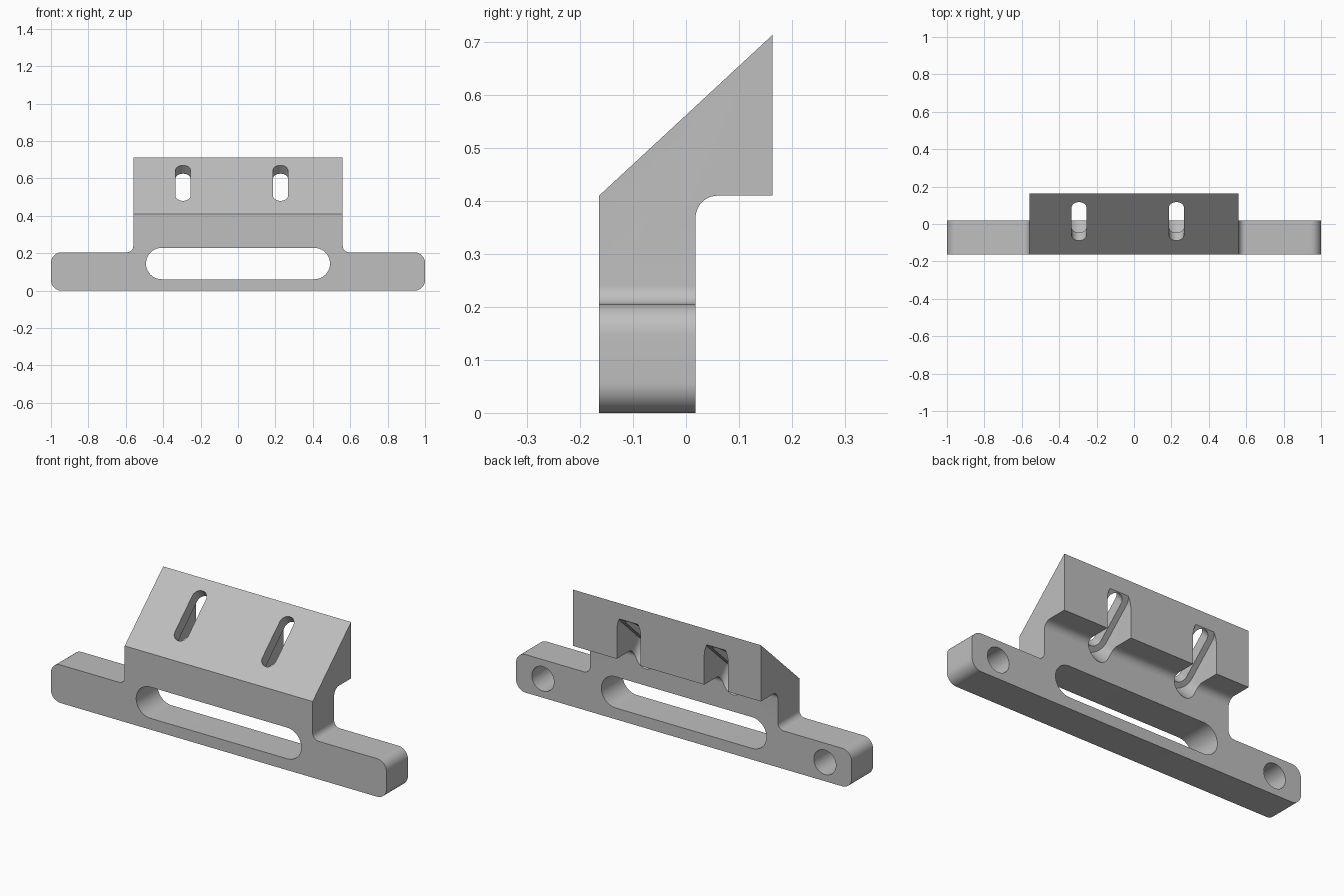
import bpy
import bmesh
from math import pi, radians, tan, cos, sin
from mathutils import Matrix, Vector

cube = bpy.data.objects.get("Cube")
if cube:
    bpy.data.objects.remove(cube, do_unlink=True)

# Main dimensions
FRONT, PLATE_BACK, BACK = -0.164, 0.018, 0.163
SHOULDER, TOP = 0.41, 0.713
HEAD_HALF = 0.56

grey = bpy.data.materials.new("plain_grey")
grey.use_nodes = True
colour = (0.52, 0.52, 0.52, 1)
grey.diffuse_color = colour
grey.node_tree.nodes["Principled BSDF"].inputs["Base Color"].default_value = colour


def rounded(corners, steps=12):
    """Outline from (u, v, radius) corners, with an arc at each non-zero radius."""
    out = []
    for i, (u, v, r) in enumerate(corners):
        p = Vector((u, v))
        if r == 0:
            out.append(p)
            continue
        a = (Vector(corners[i - 1][:2]) - p).normalized()
        b = (Vector(corners[(i + 1) % len(corners)][:2]) - p).normalized()
        half = a.angle(b) / 2
        centre = p + (a + b).normalized() * (r / sin(half))
        start = p + a * (r / tan(half)) - centre
        end = p + b * (r / tan(half)) - centre
        sweep = start.angle_signed(end)
        for k in range(steps + 1):
            # angle_signed is clockwise-positive
            out.append(centre + Matrix.Rotation(-sweep * k / steps, 2) @ start)
    return out


def stadium(half, r, steps=20):
    """Slot outline running along v; a circle when half is zero."""
    pts = []
    for side in (0, 1):
        for k in range(steps + (1 if half else 0)):
            t = pi * side + pi * k / steps
            pts.append(Vector((r * cos(t), r * sin(t) + (half if side == 0 else -half))))
    return pts


def prism(name, outline, low, high, matrix):
    """Extrude an outline along local z, then place it."""
    bm = bmesh.new()
    face = bm.faces.new([bm.verts.new((p.x, p.y, low)) for p in outline])
    ext = bmesh.ops.extrude_face_region(bm, geom=[face])["geom"]
    moved = [g for g in ext if isinstance(g, bmesh.types.BMVert)]
    bmesh.ops.translate(bm, verts=moved, vec=(0, 0, high - low))
    bmesh.ops.transform(bm, matrix=matrix, verts=bm.verts)
    bmesh.ops.recalc_face_normals(bm, faces=bm.faces)
    mesh = bpy.data.meshes.new(name)
    bm.to_mesh(mesh)
    bm.free()
    mesh.materials.append(grey)
    obj = bpy.data.objects.new(name, mesh)
    bpy.context.collection.objects.link(obj)
    return obj


def combine(target, tool, operation):
    mod = target.modifiers.new(operation.lower(), "BOOLEAN")
    mod.operation, mod.solver, mod.object = operation, "EXACT", tool
    bpy.context.view_layer.objects.active = target
    bpy.ops.object.modifier_apply(modifier=mod.name)
    bpy.data.objects.remove(tool, do_unlink=True)


# Orientations: outlines in the xz plane and in the yz plane
XZ = Matrix.Rotation(pi / 2, 4, "X")
YZ = Matrix(((0, 0, 1, 0), (1, 0, 0, 0), (0, 1, 0, 0), (0, 0, 0, 1)))

# Body: side profile crossed with the front outline
side = rounded([(FRONT, -0.2, 0), (PLATE_BACK, -0.2, 0), (PLATE_BACK, SHOULDER, 0.042),
                (BACK, SHOULDER, 0), (BACK, TOP, 0), (FRONT, SHOULDER, 0)])
right_half = [(1, 0, 0.057), (1, 0.205, 0.057), (HEAD_HALF, 0.205, 0.035), (HEAD_HALF, 1, 0)]
front = rounded(right_half + [(-x, z, r) for x, z, r in reversed(right_half)])
body = prism("mounting_bracket", side, -1.2, 1.2, YZ)
combine(body, prism("front_outline", front, -0.4, 0.4, XZ), "INTERSECT")

# Long window through the plate
window = Matrix.Translation((0, 0, 0.145)) @ XZ @ Matrix.Rotation(pi / 2, 4, "Z")
combine(body, prism("window_cutter", stadium(0.408, 0.084), -0.5, 0.5, window), "DIFFERENCE")

# Blind holes in the back of the plate
for x in (-0.84, 0.84):
    place = Matrix.Translation((x, 0.0, 0.102)) @ XZ
    combine(body, prism("hole_cutter", stadium(0, 0.066), -0.1, 0.132, place), "DIFFERENCE")

# Slots square to the sloped face, each with a wider pocket behind a thin wall
slope = Vector((0, BACK - FRONT, TOP - SHOULDER)).normalized()
across = Vector((1, 0, 0))
normal = across.cross(slope)
tilt = Matrix((across, slope, normal)).transposed().to_4x4()
for x in (-0.294, 0.227):
    place = Matrix.Translation((x, 0.0146, 0.575)) @ tilt
    combine(body, prism("slot_cutter", stadium(0.1, 0.04), -0.1, 0.1, place), "DIFFERENCE")
    combine(body, prism("pocket_cutter", stadium(0.1, 0.0715), -0.5, -0.061, place), "DIFFERENCE")

# Smooth the rounded faces, keep the edges crisp
bpy.ops.object.select_all(action="DESELECT")
body.select_set(True)
bpy.context.view_layer.objects.active = body
bpy.ops.object.shade_smooth_by_angle(angle=radians(30))
